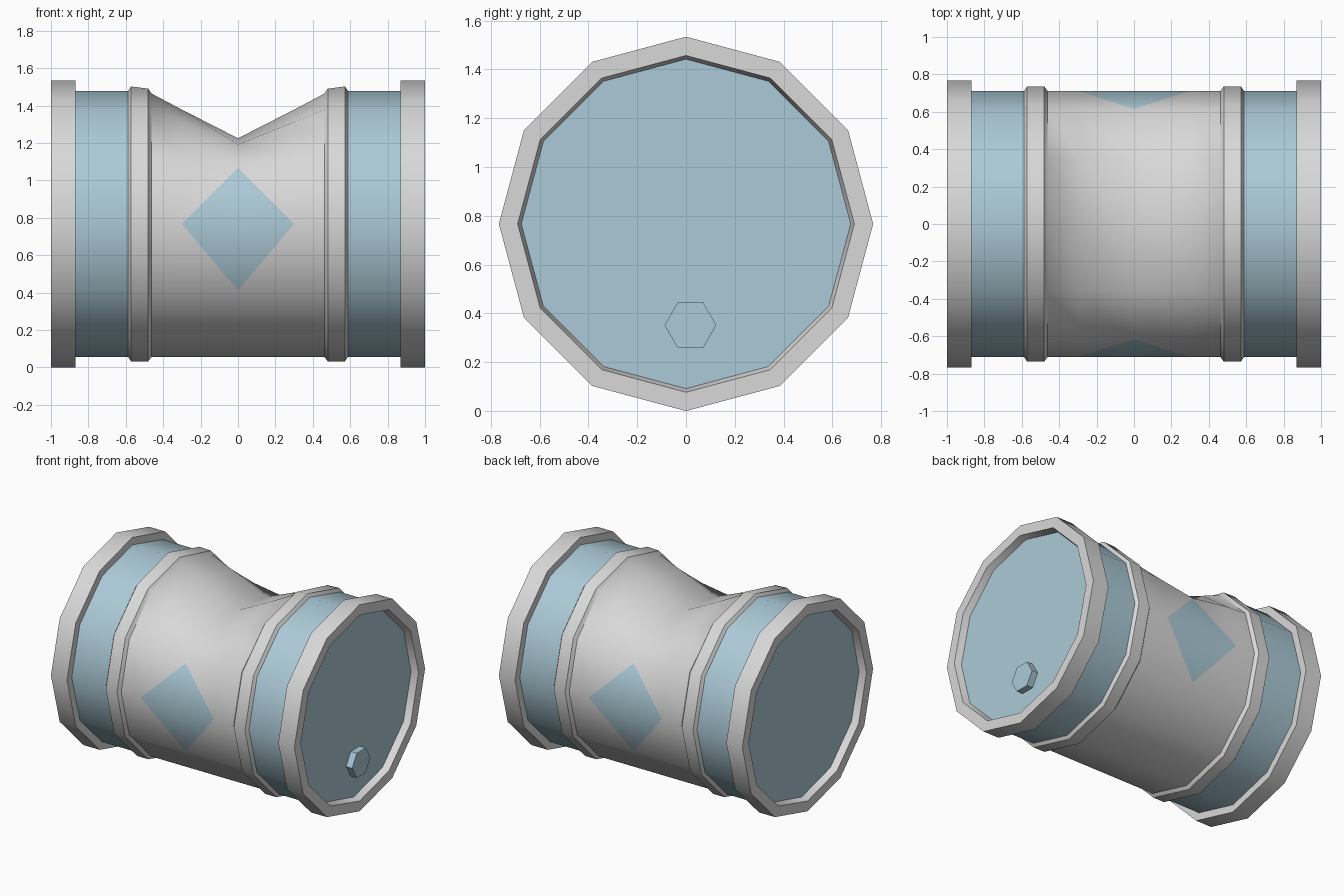
import bpy, bmesh, math

if "Cube" in bpy.data.objects:
    bpy.data.objects.remove(bpy.data.objects["Cube"])

CZ, N = 0.767, 12


def material(name, rgb):
    m = bpy.data.materials.new(name)
    m.diffuse_color = (*rgb, 1)
    m.use_nodes = True
    m.node_tree.nodes["Principled BSDF"].inputs["Base Color"].default_value = m.diffuse_color
    return m


grey = material("light grey", (0.69, 0.69, 0.69))
blue = material("pale blue", (0.41, 0.59, 0.68))


def finish(bm, name, mats, soft=lambda e: False):
    # smooth shading with hard edges kept sharp
    bmesh.ops.recalc_face_normals(bm, faces=bm.faces[:])
    for f in bm.faces:
        f.smooth = True
    for e in bm.edges:
        if len(e.link_faces) == 2:
            e.smooth = soft(e) or e.calc_face_angle(0) < math.radians(36)
    me = bpy.data.meshes.new(name)
    bm.to_mesh(me)
    bm.free()
    ob = bpy.data.objects.new(name, me)
    for m in mats:
        me.materials.append(m)
    bpy.context.collection.objects.link(ob)
    return ob


# half profile: x, radius, then dent drop at 30, 60 and 90 degrees
half = [
    (0.95, 0.675, 0, 0, 0), (1.0, 0.69, 0, 0, 0),
    (1.0, 0.767, 0, 0, 0), (0.868, 0.767, 0, 0, 0),
    (0.868, 0.711, 0, 0, 0), (0.588, 0.711, 0, 0, 0),
    (0.572, 0.735, 0, 0, 0), (0.48, 0.735, 0, 0.004, 0.012),
    (0.462, 0.711, 0, 0.005, 0.014), (0.30, 0.711, 0.01, 0.07, 0.10),
]
profile = ([(-p[0], *p[1:]) for p in half]
           + [(0, 0.711, 0.055, 0.19, 0.253)]
           + half[::-1])

# barrel shell: rims, bands, hoops and dented middle
bm = bmesh.new()
rings = []
for x, r, d30, d60, d90 in profile:
    drop = {1: d30, 5: d30, 2: d60, 4: d60, 3: d90}
    rings.append([bm.verts.new((x, r * math.cos(k * math.pi / 6),
                                CZ + r * math.sin(k * math.pi / 6) - drop.get(k, 0)))
                  for k in range(N)])
mid = len(half)
for i in range(len(rings) - 1):
    a, b = rings[i], rings[i + 1]
    is_band = i in (4, len(rings) - 6)
    for k in range(N):
        j = (k + 1) % N
        if i in (mid - 1, mid) and (k % 6 in (0, 5)):
            # painted diamond: one triangle of each quad beside the side line
            side, off = (k, j) if k % 6 == 0 else (j, k)
            outer, inner = (a, b) if i == mid - 1 else (b, a)
            f = bm.faces.new((outer[side], inner[side], inner[off]))
            f.material_index = 1
            bm.faces.new((outer[side], inner[off], outer[off]))
        else:
            f = bm.faces.new((a[k], a[j], b[j], b[k]))
            f.material_index = int(is_band)
finish(bm, "barrel_shell", [grey, blue],
       soft=lambda e: all(abs(v.co.x) < 0.4 for v in e.verts))

# recessed end caps
for side, name in ((1, "right_cap"), (-1, "left_cap")):
    bm = bmesh.new()
    f = bm.faces.new([bm.verts.new((side * 0.95, 0.675 * math.cos(k * math.pi / 6),
                                    CZ + 0.675 * math.sin(k * math.pi / 6)))
                      for k in range(N)])
    ob = finish(bm, name, [blue])
    if ob.data.polygons[0].normal.x * side < 0:
        ob.data.flip_normals()

# hexagonal plug on the right cap
bm = bmesh.new()
loops = [[bm.verts.new((x, 0.018 + 0.106 * math.cos(k * math.pi / 3),
                        0.352 + 0.106 * math.sin(k * math.pi / 3)))
          for k in range(6)] for x in (0.945, 1.0)]
for k in range(6):
    j = (k + 1) % 6
    bm.faces.new((loops[0][k], loops[0][j], loops[1][j], loops[1][k]))
bm.faces.new(loops[1])
bm.faces.new(loops[0][::-1])
finish(bm, "plug", [blue])
